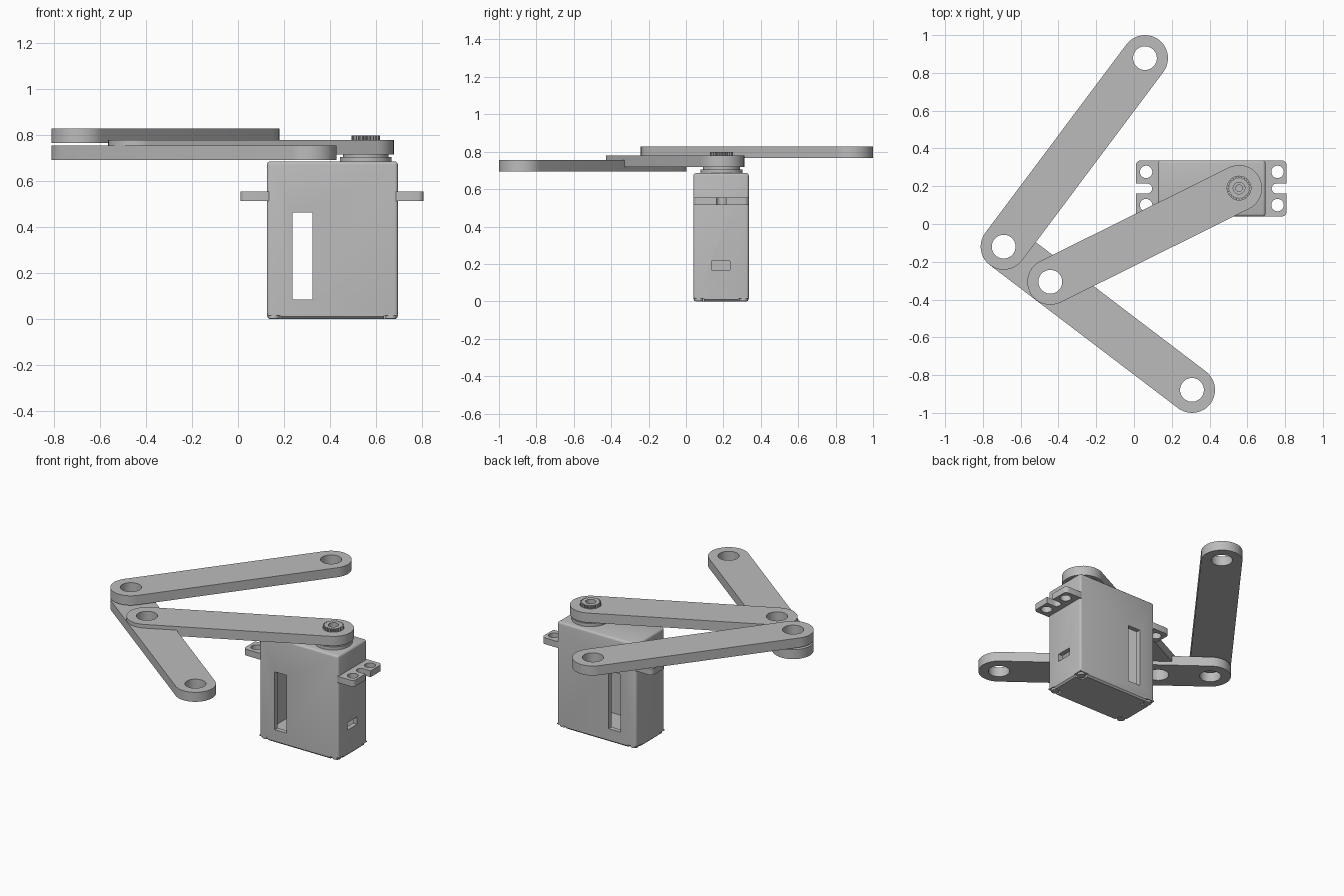
import bpy, bmesh, math
from mathutils import Vector

if "Cube" in bpy.data.objects:
    bpy.data.objects.remove(bpy.data.objects["Cube"], do_unlink=True)

grey = bpy.data.materials.new("plain_grey")
grey.use_nodes = True
COLOUR = (0.5, 0.5, 0.5, 1)
grey.diffuse_color = COLOUR
grey.node_tree.nodes["Principled BSDF"].inputs["Base Color"].default_value = COLOUR


def finish(name, bm):
    bmesh.ops.recalc_face_normals(bm, faces=bm.faces)
    mesh = bpy.data.meshes.new(name)
    bm.to_mesh(mesh)
    bm.free()
    mesh.materials.append(grey)
    obj = bpy.data.objects.new(name, mesh)
    bpy.context.scene.collection.objects.link(obj)
    return obj


def prism(name, outline, z0, z1):
    """Extrude a flat outline from z0 up to z1."""
    bm = bmesh.new()
    face = bm.faces.new([bm.verts.new((x, y, z0)) for x, y in outline])
    top = bmesh.ops.extrude_face_region(bm, geom=[face])["geom"]
    bmesh.ops.translate(bm, vec=(0, 0, z1 - z0),
                        verts=[v for v in top if isinstance(v, bmesh.types.BMVert)])
    return finish(name, bm)


def arc(c, r, start, sweep, n):
    return [(c[0] + r * math.cos(start + sweep * i / n),
             c[1] + r * math.sin(start + sweep * i / n)) for i in range(n + 1)]


def cylinder(name, c, r, z0, z1, n=40):
    return prism(name, arc(c, r, 0, math.tau, n)[:-1], z0, z1)


def capsule(name, a, b, r, z0, z1, n=20):
    ang = math.atan2(b[1] - a[1], b[0] - a[0])
    return prism(name, arc(b, r, ang - math.pi / 2, math.pi, n)
                 + arc(a, r, ang + math.pi / 2, math.pi, n), z0, z1)


def box(name, lo, hi, bevel=0, where="vertical", segments=3):
    lo, hi = Vector(lo), Vector(hi)
    bm = bmesh.new()
    bmesh.ops.create_cube(bm, size=1)
    for v in bm.verts:
        v.co = Vector([(lo[i] + hi[i]) / 2 + v.co[i] * (hi[i] - lo[i]) for i in range(3)])
    if bevel:
        def chosen(e):
            a, b = (v.co.z for v in e.verts)
            upright = abs(a - b) > 1e-5
            high = min(a, b) > hi.z - 1e-5
            low = max(a, b) < lo.z + 1e-5
            return ((upright and where != "bottom") or (high and where == "upper")
                    or (low and where == "bottom"))
        bmesh.ops.bevel(bm, geom=[e for e in bm.edges if chosen(e)], offset=bevel,
                        segments=segments, profile=0.5, affect='EDGES')
    return finish(name, bm)


def cut(obj, cutter):
    mod = obj.modifiers.new("cut", 'BOOLEAN')
    mod.operation = 'DIFFERENCE'
    mod.solver = 'EXACT'
    mod.object = cutter
    cutter.hide_render = True
    bpy.context.view_layer.objects.active = obj
    bpy.ops.object.modifier_apply(modifier=mod.name)
    bpy.data.objects.remove(cutter, do_unlink=True)


# Linkage arms
elbow, joint, shaft = (-0.69, -0.12), (-0.443, -0.306), (0.556, 0.19)
arms = [("upper_arm", elbow, (0.058, 0.878), 0.767, 0.829, []),
        ("lower_arm", elbow, (0.307, -0.878), 0.693, 0.755, [joint]),
        ("drive_arm", joint, shaft, 0.717, 0.779, [])]
for name, a, b, z0, z1, extra in arms:
    arm = capsule(name, a, b, 0.122, z0, z1)
    for c in [a, b] + extra:
        cut(arm, cylinder("hole_cutter", c, 0.063, z0 - 0.1, z1 + 0.1))

# Hollow motor case with side slot and cable window
X0, X1, Y0, Y1, TOP = 0.126, 0.696, 0.04, 0.336, 0.686
WALL, MID = 0.03, 0.188
case = box("motor_case", (X0, Y0, 0.022), (X1, Y1, TOP), 0.014, "upper")
cut(case, box("hollow", (X0 + WALL, Y0 + WALL, 0.045), (X1 - WALL, Y1 - WALL, 0.6)))
cut(case, box("slot", (0.237, Y0 - 0.1, 0.085), (0.324, Y1 + 0.1, 0.463)))
cut(case, box("window", (X1 - 0.1, 0.135, 0.168), (X1 + 0.1, 0.235, 0.217)))

# Bottom plate with corner notches and screws
plate = box("bottom_plate", (X0, Y0, 0), (X1, Y1, 0.022), 0.01, "bottom", 1)
corners = [(x, y) for x in (X0, X1) for y in (Y0, Y1)]
for x, y in corners:
    cut(plate, box("notch", (x - 0.06, y - 0.055, -0.05), (x + 0.06, y + 0.055, 0.016)))
    sx, sy = (1 if x == X0 else -1), (1 if y == Y0 else -1)
    cylinder("case_screw", (x + sx * 0.03, y + sy * 0.028), 0.024, 0.003, 0.02, 20)

# Mounting tabs with screw holes and an open centre notch
for name, x0, x1, hole_x, outer, inner in (
        ("right_mounting_tab", 0.01, 0.152, 0.064, -0.1, 0.07),
        ("left_mounting_tab", 0.67, 0.808, 0.76, 0.95, 0.755)):
    tab = box(name, (x0, Y0, 0.514), (x1, Y1, 0.555), 0.025, segments=5)
    for y in (MID - 0.088, MID + 0.088):
        cut(tab, cylinder("hole_cutter", (hole_x, y), 0.033, 0.4, 0.7, 28))
    cut(tab, capsule("notch", (outer, MID), (inner, MID), 0.026, 0.4, 0.7, 12))

# Output collar, splined shaft and centre screw
cylinder("output_collar", shaft, 0.113, TOP - 0.01, 0.706, 48)
cylinder("output_neck", shaft, 0.1, 0.7, 0.717, 48)
TEETH = 24
teeth = []
for i in range(TEETH * 4):
    r = 0.061 if i % 4 < 2 else 0.053
    a = math.tau * i / (TEETH * 4)
    teeth.append((shaft[0] + r * math.cos(a), shaft[1] + r * math.sin(a)))
spline = prism("output_spline", teeth, 0.71, 0.798)
cut(spline, cylinder("bore", shaft, 0.031, 0.74, 0.9, 28))
cylinder("centre_screw", shaft, 0.02, 0.735, 0.775, 20)

# Smooth round walls while keeping edges crisp
bpy.ops.object.select_all(action='DESELECT')
for obj in bpy.context.scene.objects:
    if obj.type == 'MESH' and grey.name in obj.data.materials:
        obj.select_set(True)
        bpy.context.view_layer.objects.active = obj
bpy.ops.object.shade_smooth_by_angle(angle=math.radians(31))
